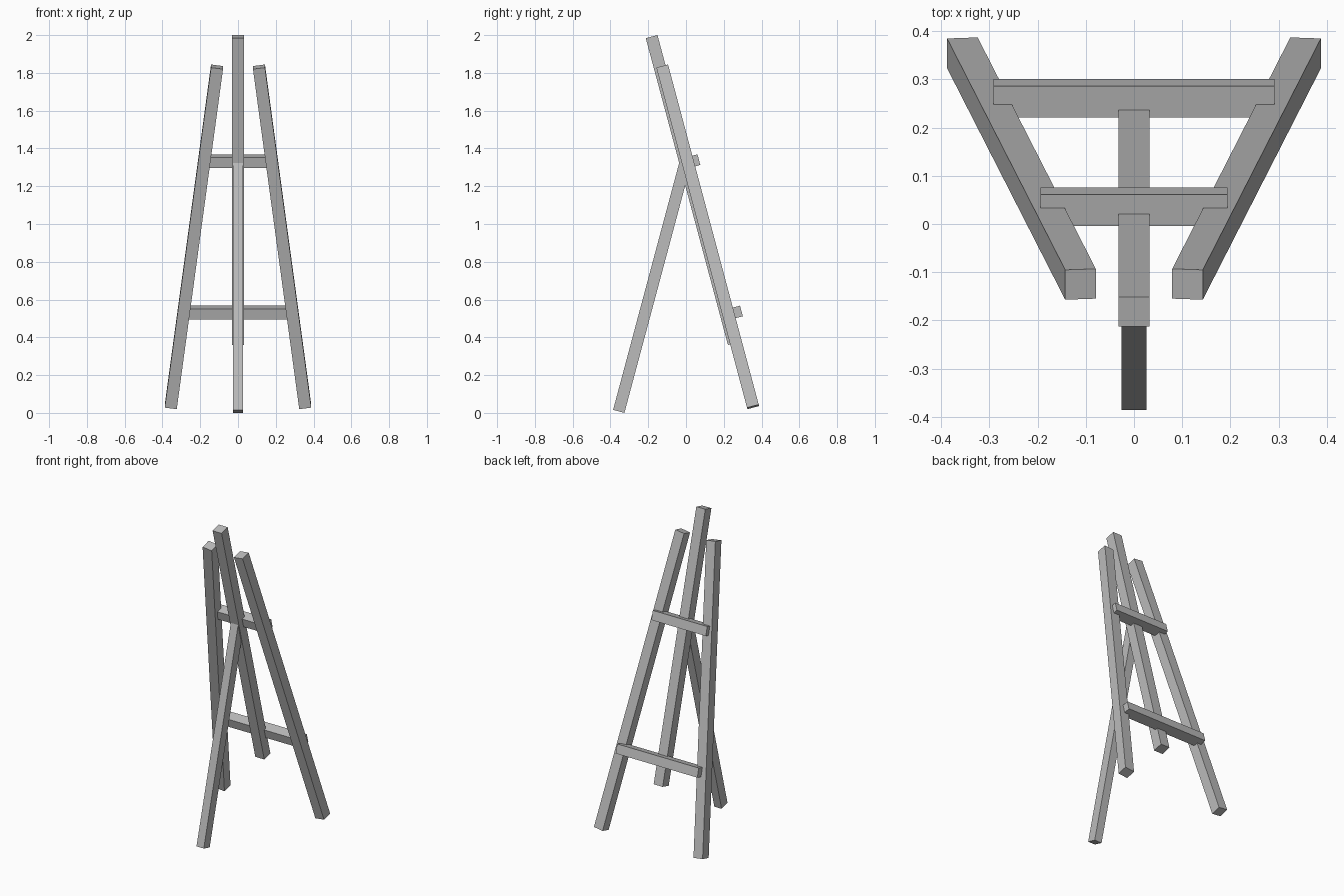
import bpy
import math
from mathutils import Vector, Matrix

cube = bpy.data.objects.get("Cube")
if cube:
    bpy.data.objects.remove(cube, do_unlink=True)

# One plain grey for the whole stand
grey = bpy.data.materials.new("plain_grey")
grey.use_nodes = True
colour = (0.5, 0.5, 0.5, 1)
grey.diffuse_color = colour
grey.node_tree.nodes["Principled BSDF"].inputs["Base Color"].default_value = colour

TILT = math.radians(15)
BACK = Vector((0, math.cos(TILT), math.sin(TILT)))     # normal of the leaning frame
PROP = Vector((0, math.cos(TILT), -math.sin(TILT)))    # normal of the prop leg


def beam(name, start, end, width, depth, normal):
    """Square-cut beam from start to end, with its depth along normal."""
    start, end = Vector(start), Vector(end)
    axis = (end - start).normalized()
    thick = (normal - axis * normal.dot(axis)).normalized()
    side = thick.cross(axis)
    bpy.ops.mesh.primitive_cube_add(size=1)
    obj = bpy.context.object
    obj.name = obj.data.name = name
    turn = Matrix((side, thick, axis)).transposed().to_4x4()
    size = Matrix.Diagonal((width, depth, (end - start).length, 1))
    obj.data.transform(turn @ size)
    obj.location = (start + end) / 2
    obj.data.materials.append(grey)
    return obj


# Splayed legs of the leaning frame
for label, s in (("left", 1), ("right", -1)):
    beam(f"{label}_leg", (s * 0.356, 0.355, 0.032), (s * 0.111, -0.125, 1.832),
         0.064, 0.064, BACK)

# Upright centre post, set slightly forward of the legs
beam("centre_post", (0, 0.253, 0.368), (0, -0.182, 1.992), 0.064, 0.064, BACK)

# Crossbars let into the back of the legs
for label, half, y, z in (("lower", 0.291, 0.261, 0.531), ("upper", 0.194, 0.036, 1.332)):
    beam(f"{label}_crossbar", (-half, y, z), (half, y, z), 0.058, 0.067, BACK)

# Single prop leg, ending inside the centre post
beam("prop_leg", (0, -0.356, 0.008), (0, -0.005, 1.32), 0.052, 0.062, PROP)
